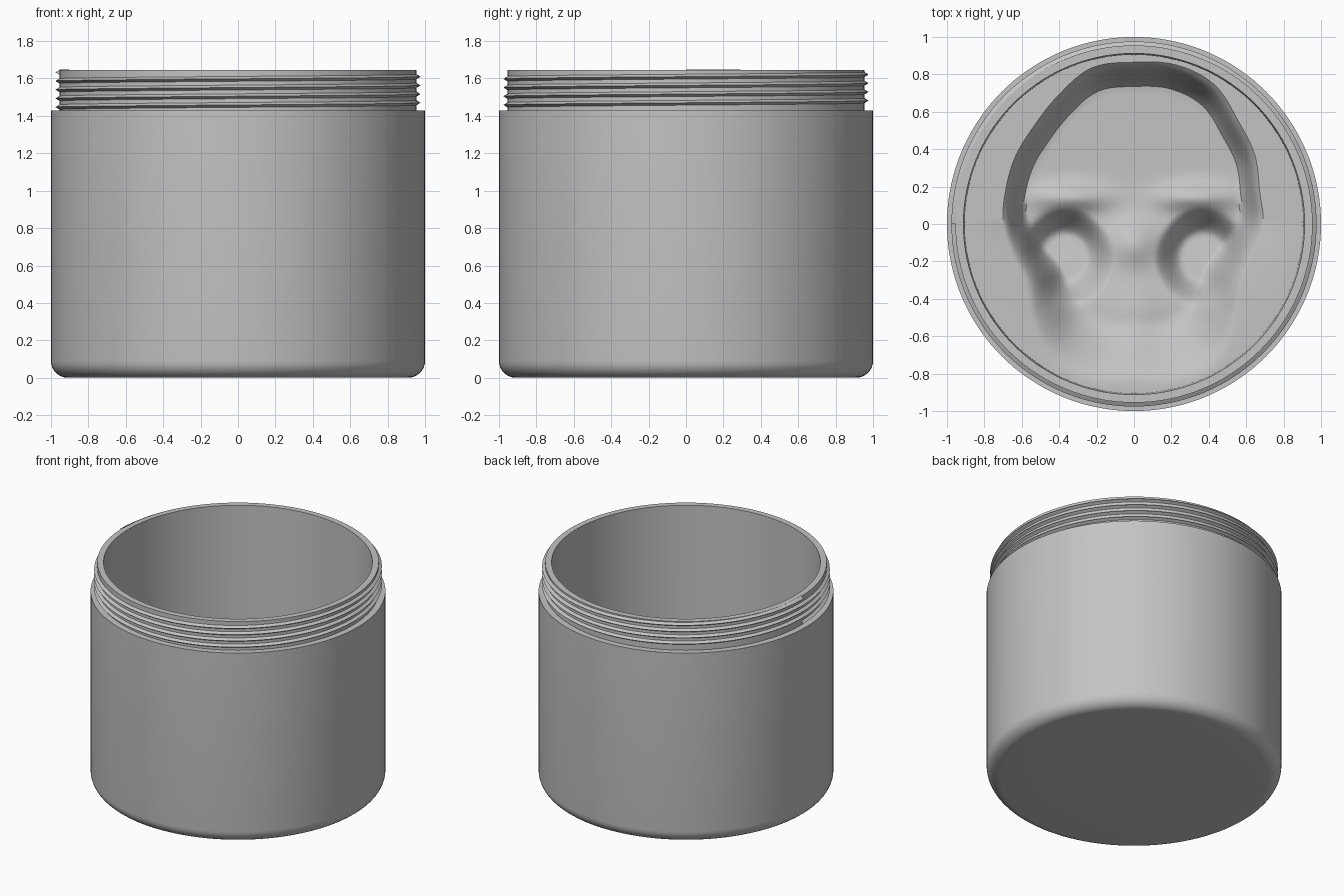
import bpy, bmesh, math

cube = bpy.data.objects.get("Cube")
if cube:
    bpy.data.objects.remove(cube, do_unlink=True)

SEG = 144
FLOOR = 0.62

grey = bpy.data.materials.new("light_grey")
grey.use_nodes = True
colour = (0.55, 0.55, 0.55, 1)
grey.diffuse_color = colour
grey.node_tree.nodes["Principled BSDF"].inputs["Base Color"].default_value = colour


def loft(name, rings, angle=35):
    """Skin a list of closed rings and cap both ends."""
    bm = bmesh.new()
    loops = [[bm.verts.new(p) for p in ring] for ring in rings]
    for a, b in zip(loops, loops[1:]):
        n = len(a)
        for i in range(n):
            j = (i + 1) % n
            bm.faces.new((a[i], a[j], b[j], b[i]))
    bm.faces.new(loops[0])
    bm.faces.new(loops[-1])
    bmesh.ops.recalc_face_normals(bm, faces=bm.faces)
    mesh = bpy.data.meshes.new(name)
    bm.to_mesh(mesh)
    bm.free()
    mesh.materials.append(grey)
    obj = bpy.data.objects.new(name, mesh)
    bpy.context.collection.objects.link(obj)
    bpy.ops.object.select_all(action="DESELECT")
    obj.select_set(True)
    bpy.context.view_layer.objects.active = obj
    bpy.ops.object.shade_smooth_by_angle(angle=math.radians(angle))
    return obj


def smooth(v, low=0.0, high=1.0):
    v = min(1, max(0, (v - low) / (high - low)))
    return v * v * (3 - 2 * v)


def bump(x, y, cx, cy, sx, sy):
    return math.exp(-((x - cx) / sx) ** 2 - ((y - cy) / sy) ** 2)


# Outline of the skull-shaped recess: one radius every 15 degrees from +x
RADII = [.69, .695, .745, .785, .86, .88, .865, .865, .80, .75, .73, .71,
         .70, .675, .67, .77, .87, .885, .855, .89, .885, .775, .67, .66]


def outline(i):
    step = SEG // len(RADII)
    k, f = i // step, (i % step) / step
    a, b, c, d = (RADII[(k + o) % len(RADII)] for o in (-1, 0, 1, 2))
    return b + f / 2 * (c - a + f * (2 * a - 5 * b + 4 * c - d + f * (3 * (b - c) + d - a)))


def recess_depth(x, y, t):
    back = smooth(y, -0.5, 0.2)
    wall = smooth(1 - t, 0, 0.42 - 0.26 * back)
    depth = 0.22 + 0.1 * back
    depth -= 0.07 * bump(x, y, 0, -0.1, 0.13, 0.12)         # nose bridge
    depth -= 0.03 * bump(x, y, 0, -0.5, 0.15, 0.2)          # upper jaw
    for side in (-1, 1):
        depth -= 0.07 * bump(x, y, side * 0.34, 0.14, 0.2, 0.07)  # brow
        q = math.hypot((x - side * 0.37) / 0.25, (y + 0.18) / 0.26)
        depth += 0.16 * (1 - smooth(q, 0.45, 1.05))         # eye socket
    return wall * depth


# Jar: turned wall, then the recess sunk into its floor
profile = [(0.5, 0)]
for k in range(9):
    a = math.radians(k * 90 / 8)
    profile.append((0.91 + 0.09 * math.sin(a), 0.09 - 0.09 * math.cos(a)))
profile += [(1, 1.43), (0.955, 1.43), (0.955, 1.645), (0.912, 1.645), (0.905, FLOOR)]

directions = [(math.cos(math.tau * i / SEG), math.sin(math.tau * i / SEG)) for i in range(SEG)]
rings = [[(r * c, r * s, z) for c, s in directions] for r, z in profile]
STEPS = 40
for k in range(STEPS):
    t = 1 - k / STEPS
    ring = []
    for i, (c, s) in enumerate(directions):
        x, y = outline(i) * t * c, outline(i) * t * s
        ring.append((x, y, FLOOR - recess_depth(x, y, t)))
    rings.append(ring)
loft("jar_body", rings)

# Screw thread: a triangular section climbing four turns from the -x side
TURNS, PITCH, HALF = 4, 0.0465, 0.016
sections = []
for i in range(TURNS * SEG + 1):
    a = math.pi + math.tau * i / SEG
    z = 1.447 + PITCH * i / SEG
    sections.append([(r * math.cos(a), r * math.sin(a), z + dz)
                     for r, dz in ((0.95, -HALF), (0.976, 0), (0.95, HALF))])
loft("screw_thread", sections)
